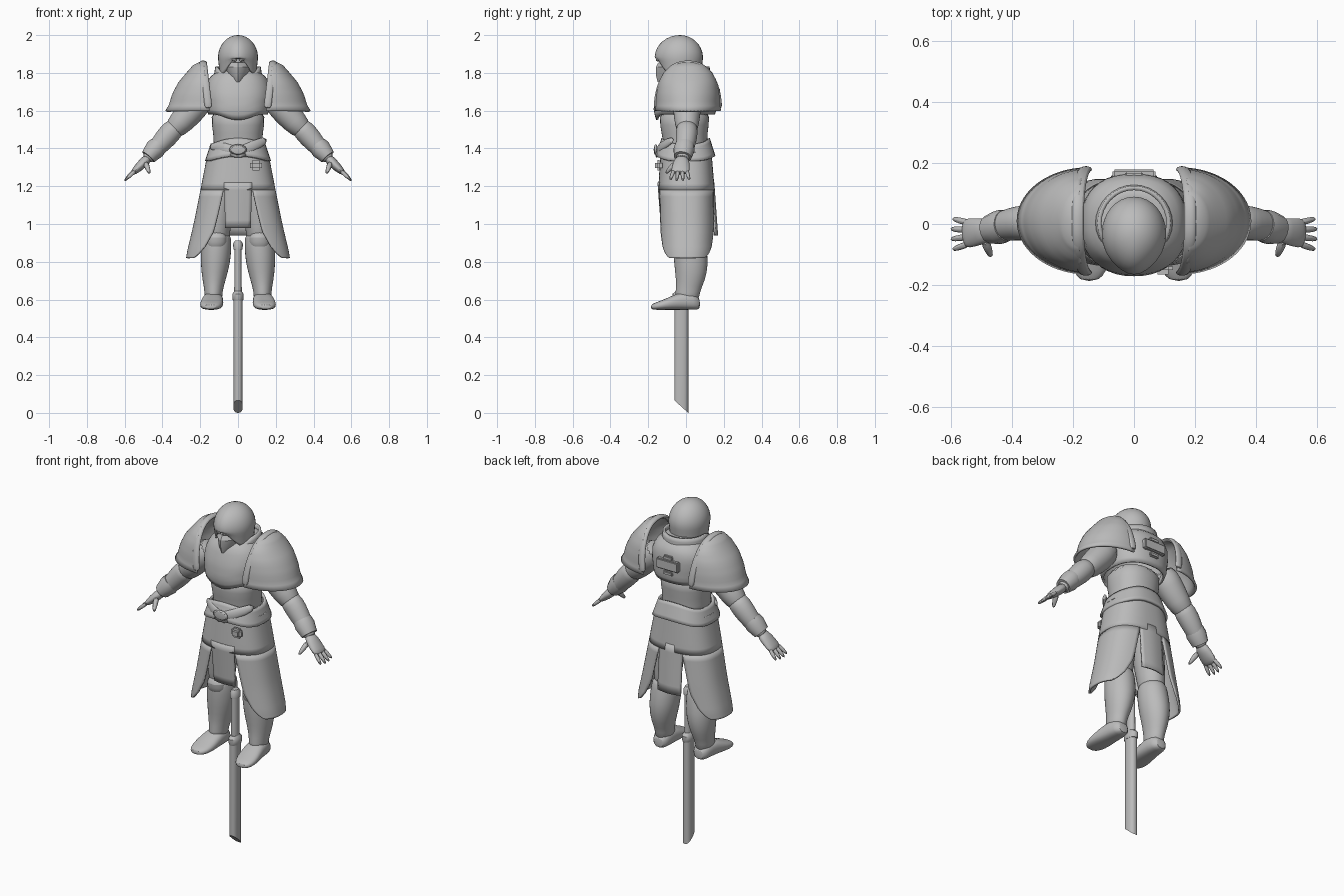
import bpy, bmesh, math
from mathutils import Vector

cube = bpy.data.objects.get("Cube")
if cube:
    bpy.data.objects.remove(cube, do_unlink=True)

X, Y, Z = Vector((1, 0, 0)), Vector((0, 1, 0)), Vector((0, 0, 1))
GREY = (0.5, 0.5, 0.5, 1)
grey = bpy.data.materials.new("plain grey")
grey.use_nodes = True
grey.diffuse_color = GREY
grey.node_tree.nodes["Principled BSDF"].inputs["Base Color"].default_value = GREY


def finish(name, bm, mirror=False, subdivide=0, thickness=0, sharp=40):
    """Turn a bmesh into a shaded object with its modifiers."""
    bmesh.ops.recalc_face_normals(bm, faces=bm.faces)
    mesh = bpy.data.meshes.new(name)
    bm.to_mesh(mesh)
    bm.free()
    mesh.materials.append(grey)
    mesh.shade_smooth()
    mesh.set_sharp_from_angle(angle=math.radians(sharp))
    obj = bpy.data.objects.new(name, mesh)
    bpy.context.collection.objects.link(obj)
    if thickness:
        obj.modifiers.new("thickness", "SOLIDIFY").thickness = thickness
    if subdivide:
        obj.modifiers.new("smooth", "SUBSURF").levels = subdivide
        obj.modifiers["smooth"].render_levels = subdivide
    if mirror:
        obj.modifiers.new("other side", "MIRROR")
    return obj


def power(value, exponent):
    return math.copysign(abs(value) ** exponent, value)


def tube(name, rings, ref=Y, axis=None, sides=16, exponent=1.0, subdivide=1, **options):
    """Loft rings of (x, y, z, width, depth); depth runs along ref."""
    bm = bmesh.new()
    centres = [Vector(r[:3]) for r in rings]
    loops = []
    for i, ring in enumerate(rings):
        along = axis or (centres[min(i + 1, len(rings) - 1)] - centres[max(i - 1, 0)]).normalized()
        v = (ref - along * ref.dot(along)).normalized()
        u = v.cross(along)
        loop = []
        for k in range(sides):
            a = math.tau * k / sides
            loop.append(bm.verts.new(centres[i] + u * ring[3] * power(math.cos(a), exponent)
                                     + v * ring[4] * power(math.sin(a), exponent)))
        loops.append(loop)
    for low, high in zip(loops, loops[1:]):
        for k in range(sides):
            n = (k + 1) % sides
            bm.faces.new((low[k], low[n], high[n], high[k]))
    bm.faces.new(loops[0])
    bm.faces.new(loops[-1])
    return finish(name, bm, subdivide=subdivide, **options)


def sheet(name, point, columns=32, rows=10, **options):
    """Grid surface from point(u, v), both running 0 to 1."""
    bm = bmesh.new()
    grid = [[bm.verts.new(point(i / columns, j / rows)) for i in range(columns + 1)]
            for j in range(rows + 1)]
    for low, high in zip(grid, grid[1:]):
        for i in range(columns):
            bm.faces.new((low[i], low[i + 1], high[i + 1], high[i]))
    bmesh.ops.remove_doubles(bm, verts=bm.verts, dist=0.0005)
    return finish(name, bm, **options)


def box(name, centre, size, bevel=0.006, **options):
    bm = bmesh.new()
    bmesh.ops.create_cube(bm, size=1)
    for v in bm.verts:
        v.co = Vector(c + s * p for c, s, p in zip(centre, size, v.co))
    bmesh.ops.bevel(bm, geom=bm.edges[:], offset=bevel, segments=2, affect="EDGES")
    return finish(name, bm, **options)


def sample(table, z):
    """Interpolate rows of (z, a, b, ...) sorted by rising z."""
    z = min(max(z, table[0][0]), table[-1][0])
    for low, high in zip(table, table[1:]):
        if z <= high[0]:
            t = (z - low[0]) / (high[0] - low[0])
            return [a + (b - a) * t for a, b in zip(low[1:], high[1:])]


def oval(a, rx, ry, cy, z, exponent=0.8):
    return Vector((rx * power(math.cos(a), exponent), cy + ry * power(math.sin(a), exponent), z))


# Torso: abdomen and breastplate
tube("abdomen", [(0, 0, 1.34, .14, .12), (0, -.005, 1.44, .125, .115),
                 (0, -.01, 1.52, .14, .13), (0, -.005, 1.62, .15, .14)],
     axis=Z, sides=24, exponent=.9)
PLATE = [(1.55, .148, .148, -.01), (1.6, .165, .167, -.005), (1.68, .175, .165, 0),
         (1.74, .17, .155, .008), (1.79, .14, .135, .008), (1.83, .07, .08, 0)]


def breastplate_point(u, v):
    a = math.tau * u
    low = 1.58 - .03 * max(0, -math.sin(a)) ** 8
    z = low + (1.83 - low) * v
    return oval(a, *sample(PLATE, z), z, .85)


sheet("breastplate", breastplate_point, columns=40, thickness=.012)
tube("neck", [(0, -.01, 1.74, .075, .08), (0, -.02, 1.86, .07, .075)], axis=Z)


# Collar, open and low at the throat
def collar_point(u, v):
    a = math.tau * u
    front = max(0, -math.sin(a)) ** 2
    top = 1.835 - .07 * front
    return oval(a, .135 - .015 * v, .13 - .008 * v, .003, 1.745 + (top - 1.745) * v, 1)


sheet("collar", collar_point, rows=4, thickness=.014)


# Head: rounded shell with a brow, over a wedge shaped mask
def helmet_point(u, v):
    a = math.tau * u
    front = max(0, -math.sin(a))
    if v < .6:
        p = v / .6 * math.pi / 2
        r, z = math.sin(p), 1.88 + .12 * math.cos(p)
    else:
        t = (v - .6) / .4
        r, z = 1 - .1 * t, 1.88 - (.1 - .095 * front ** 3) * t
    brow = .012 * front ** 6 * r
    return oval(a, .106 * r, .122 * r + brow, -.032, z, 1)


sheet("helmet", helmet_point, rows=14, thickness=.01)
tube("head", [(0, -.05, 1.76, .04, .07), (0, -.03, 1.81, .08, .09),
              (0, -.03, 1.87, .092, .105), (0, -.03, 1.93, .08, .09)], axis=Z)
tube("face_mask", [(0, -.085, 1.752, .028, .065), (0, -.08, 1.79, .055, .08),
                   (0, -.075, 1.83, .075, .085), (0, -.07, 1.855, .06, .076)],
     axis=Z, sides=12, exponent=1.35, subdivide=0, sharp=25)
tube("brow_wings", [(.004, -.156, 1.862, .012, .012), (.05, -.134, 1.885, .013, .012),
                    (.096, -.07, 1.9, .008, .01)], ref=Z, sides=8, mirror=True)

# Back fitting
box("back_plate", (0, .164, 1.69), (.14, .03, .06))
for z in (1.64, 1.73):
    box("back_clip", (0, .158, z), (.06, .03, .025))

# Pauldrons: open half domes with a thick inner rim
DOME = [(1.6, .235, .176), (1.63, .212, .17), (1.685, .19, .168), (1.75, .148, .155),
        (1.8, .1, .13), (1.84, .06, .09), (1.855, .03, .045), (1.86, .01, 0)]


def pauldron_base(z):
    return .15 + .12 * (z - 1.6)


def pauldron_point(u, v):
    a = math.pi * (u - .5)
    z = 1.6 + .26 * math.sin(v * math.pi / 2)
    rx, ry = sample(DOME, z)
    return Vector((pauldron_base(z) + rx * math.cos(a), .01 + ry * math.sin(a), z))


sheet("pauldrons", pauldron_point, columns=28, rows=16, thickness=.012, mirror=True, sharp=60)
rim = []
for k in range(25):
    a = math.pi * k / 24
    z = 1.61 + .245 * math.sin(a)
    rim.append((pauldron_base(z) + .004, .01 - .17 * power(math.cos(a), .85), z, .012, .022))
tube("pauldron_rims", rim, ref=X, sides=8, mirror=True)

# Arms with cuffs
tube("upper_arms", [(.17, .01, 1.69, .07, .075), (.24, .005, 1.61, .078, .078),
                    (.3, .005, 1.54, .068, .066), (.36, .005, 1.48, .052, .055)], mirror=True)
tube("forearms", [(.315, .005, 1.525, .05, .055), (.355, .005, 1.49, .062, .06),
                  (.4, 0, 1.435, .056, .056), (.45, -.01, 1.38, .044, .045),
                  (.49, -.02, 1.335, .03, .034)], mirror=True)
tube("cuffs", [(.42, -.005, 1.42, .05, .051), (.44, -.01, 1.395, .054, .056),
               (.475, -.018, 1.355, .042, .047)], subdivide=0, mirror=True)

# Hands
tube("palms", [(.47, -.018, 1.355, .026, .034), (.505, -.025, 1.32, .027, .046),
               (.545, -.03, 1.282, .02, .05), (.56, -.032, 1.268, .012, .044)], mirror=True)
for i, finger in enumerate(("index", "middle", "ring", "little")):
    spread = i - 1.5
    tip = .006 * abs(spread)
    tube(finger + "_fingers",
         [(.54, -.03 + .022 * spread, 1.285, .012, .012),
          (.575 - tip, -.032 + .028 * spread, 1.262, .012, .012),
          (.606 - tip, -.033 + .034 * spread, 1.222 + tip, .007, .008)], sides=8, mirror=True)
tube("thumbs", [(.49, -.05, 1.325, .018, .018), (.478, -.085, 1.295, .015, .015),
                (.468, -.108, 1.265, .007, .008)], ref=X, sides=8, mirror=True)


# Belt: flared wrap that peaks at front and back
def belt_point(u, v):
    a = math.tau * u
    peak = abs(math.sin(a)) ** 3
    top, low = 1.425 + .03 * peak, 1.335 + .025 * peak
    flare = .03 * (1 - v)
    return oval(a, .145 + flare, .128 + flare, -.002, low + (top - low) * v)


sheet("belt", belt_point, rows=5, thickness=.014)
for side in (-1, 1):
    tube("belt_sash", [(side * .155, -.06, 1.43 + .02 * side, .022, .012),
                       (side * .08, -.142, 1.41, .03, .014),
                       (-side * .05, -.158, 1.36, .03, .012)], sides=10)
tube("buckle", [(0, -.15, 1.395, .055, .035), (0, -.172, 1.392, .045, .027)],
     ref=Z, axis=Y, sides=20)
box("belt_pouch", (.095, -.145, 1.31), (.065, .04, .055), bevel=.014)

# Skirt: closed upper part, two side panels, front and back strips
SKIRT = [(.82, .275, .152, .005), (.86, .268, .156, .006), (1.0, .235, .154, .006),
         (1.2, .195, .148, .002), (1.38, .16, .135, 0)]
SPREAD = [(.82, 33), (.835, 42), (.88, 53), (.96, 63), (1.08, 68), (1.18, 72)]


def skirt_top_point(u, v):
    z = 1.18 + .2 * v
    return oval(math.tau * u, *sample(SKIRT, z), z)


def side_panel_point(u, v):
    z = .82 + .36 * v ** 1.4
    a = math.radians(sample(SPREAD, z)[0]) * (2 * u - 1)
    return oval(a, *sample(SKIRT, z), z)


sheet("skirt_top", skirt_top_point, columns=48, rows=6, thickness=.01)
sheet("skirt_sides", side_panel_point, columns=28, rows=14, thickness=.01, mirror=True)
sheet("front_strip", lambda u, v: Vector((.15 * (u - .5) * (.9 + .1 * v),
      -.125 - .018 * v - .008 * math.sin(math.pi * u), .98 + .24 * v)), 8, 6, thickness=.01)
sheet("back_strip", lambda u, v: Vector((.15 * (u - .5),
      .158 - .02 * v + .012 * math.sin(math.pi * u), .94 + .28 * v)), 8, 6, thickness=.01)

# Legs, knee guards and boots
tube("thighs", [(.08, 0, 1.32, .08, .1), (.095, 0, 1.15, .085, .1),
                (.11, .01, .98, .072, .082), (.115, .015, .86, .065, .07)],
     axis=Z, mirror=True)
tube("greaves", [(.112, .015, .955, .06, .07), (.112, .015, .935, .078, .085),
                 (.115, .02, .87, .082, .09), (.12, .028, .79, .08, .093),
                 (.127, .025, .7, .062, .078), (.13, .008, .64, .046, .064),
                 (.13, .005, .58, .05, .066)], axis=Z, mirror=True)
tube("knee_guards", [(.112, -.03, .965, .035, .035), (.112, -.035, .93, .058, .05),
                     (.115, -.03, .88, .055, .042), (.116, -.02, .85, .03, .025)],
     axis=Z, mirror=True)
tube("boots", [(.13, .076, .575, .03, .028), (.13, .045, .592, .052, .047),
               (.133, -.03, .594, .056, .049), (.14, -.1, .576, .064, .031),
               (.144, -.155, .566, .056, .021), (.147, -.188, .56, .03, .013)],
     ref=Z, axis=Y, exponent=.8, mirror=True)

# Sword hanging point down, its tip cut at a slant
blade = tube("blade", [(0, -.025, 0, .025, .037), (0, -.025, .61, .025, .037)],
             axis=Z, sides=20, exponent=.8, subdivide=0)
for v in blade.data.vertices:
    if v.co.z < .1:
        v.co.z = .9 * max(0, .012 - v.co.y)
tube("sword_guard", [(0, -.025, .595, .027, .042), (0, -.025, .605, .03, .046),
                     (0, -.025, .63, .03, .046), (0, -.025, .645, .02, .03)],
     axis=Z, subdivide=0)
tube("sword_handle", [(0, -.025, .63, .02, .027), (0, -.025, .88, .019, .026)],
     axis=Z, subdivide=0)
tube("pommel", [(0, -.025, .865, .024, .032), (0, -.025, .895, .026, .034),
                (0, -.025, .912, .016, .022)], axis=Z, subdivide=0)
